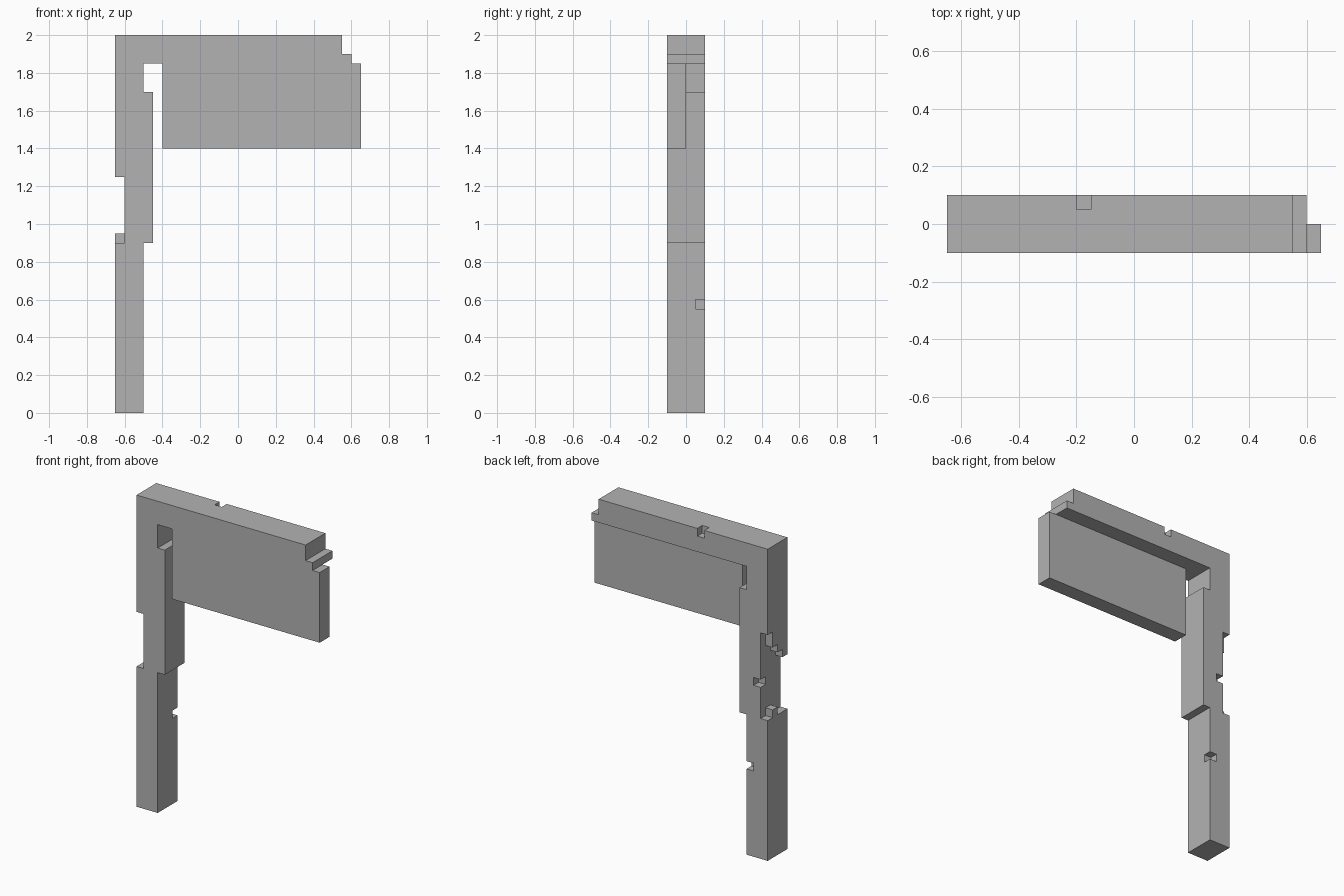
import bpy
import bmesh
from mathutils import Vector

cube = bpy.data.objects.get("Cube")
if cube:
    bpy.data.objects.remove(cube, do_unlink=True)

grey = bpy.data.materials.new("grey")
grey.use_nodes = True
grey.diffuse_color = (0.45, 0.45, 0.45, 1)
grey.node_tree.nodes["Principled BSDF"].inputs["Base Color"].default_value = grey.diffuse_color


def prism(name, outline, axis, start, end):
    """Extrude a flat outline along x (outline is y, z) or y (outline is x, z)."""
    bm = bmesh.new()
    if axis == "x":
        points = [Vector((start, a, b)) for a, b in outline]
        step = Vector((end - start, 0, 0))
    else:
        points = [Vector((a, start, b)) for a, b in outline]
        step = Vector((0, end - start, 0))
    face = bm.faces.new([bm.verts.new(p) for p in points])
    out = bmesh.ops.extrude_face_region(bm, geom=[face])
    moved = [v for v in out["geom"] if isinstance(v, bmesh.types.BMVert)]
    bmesh.ops.translate(bm, verts=moved, vec=step)
    bmesh.ops.recalc_face_normals(bm, faces=bm.faces)
    mesh = bpy.data.meshes.new(name)
    bm.to_mesh(mesh)
    bm.free()
    mesh.materials.append(grey)
    obj = bpy.data.objects.new(name, mesh)
    bpy.context.collection.objects.link(obj)
    return obj


def rectangle(x0, x1, z0, z1):
    return [(x0, z0), (x1, z0), (x1, z1), (x0, z1)]


def cut(target, cutter):
    """Carve the cutter out of the target, then discard it."""
    cutter.hide_render = True
    mod = target.modifiers.new("cut", "BOOLEAN")
    mod.operation = "DIFFERENCE"
    mod.solver = "EXACT"
    mod.object = cutter
    bpy.context.view_layer.objects.active = target
    bpy.ops.object.modifier_apply(modifier=mod.name)
    bpy.data.objects.remove(cutter, do_unlink=True)


# Post with a thicker middle, and the stepped top beam
frame = prism("post_and_beam", [
    (-0.65, 0), (-0.5, 0), (-0.5, 0.9), (-0.45, 0.9), (-0.45, 1.7), (-0.5, 1.7),
    (-0.5, 1.85), (0.6, 1.85), (0.6, 1.9), (0.55, 1.9), (0.55, 2), (-0.65, 2),
], "y", -0.1, 0.1)

# Stepped recess in the outer side of the post
cut(frame, prism("recess_cutter", [
    (-0.15, 0.9), (0, 0.9), (0, 0.95), (0.05, 0.95), (0.05, 0.9), (0.15, 0.9),
    (0.15, 1.45), (0.05, 1.45), (0.05, 1.35), (0, 1.35), (0, 1.3),
    (-0.05, 1.3), (-0.05, 1.25), (-0.15, 1.25),
], "x", -0.7, -0.6))

# Small chips along the back edges
chips = [
    rectangle(-0.2, -0.15, 1.95, 2.05),
    rectangle(-0.55, -0.45, 0.55, 0.6),
    rectangle(-0.65, -0.55, 1.1, 1.15),
]
for outline in chips:
    cut(frame, prism("chip_cutter", outline, "y", 0.05, 0.15))

# Hanging panel, half as deep as the beam
prism("hanging_panel", rectangle(-0.4, 0.65, 1.4, 1.85), "y", -0.1, 0)
